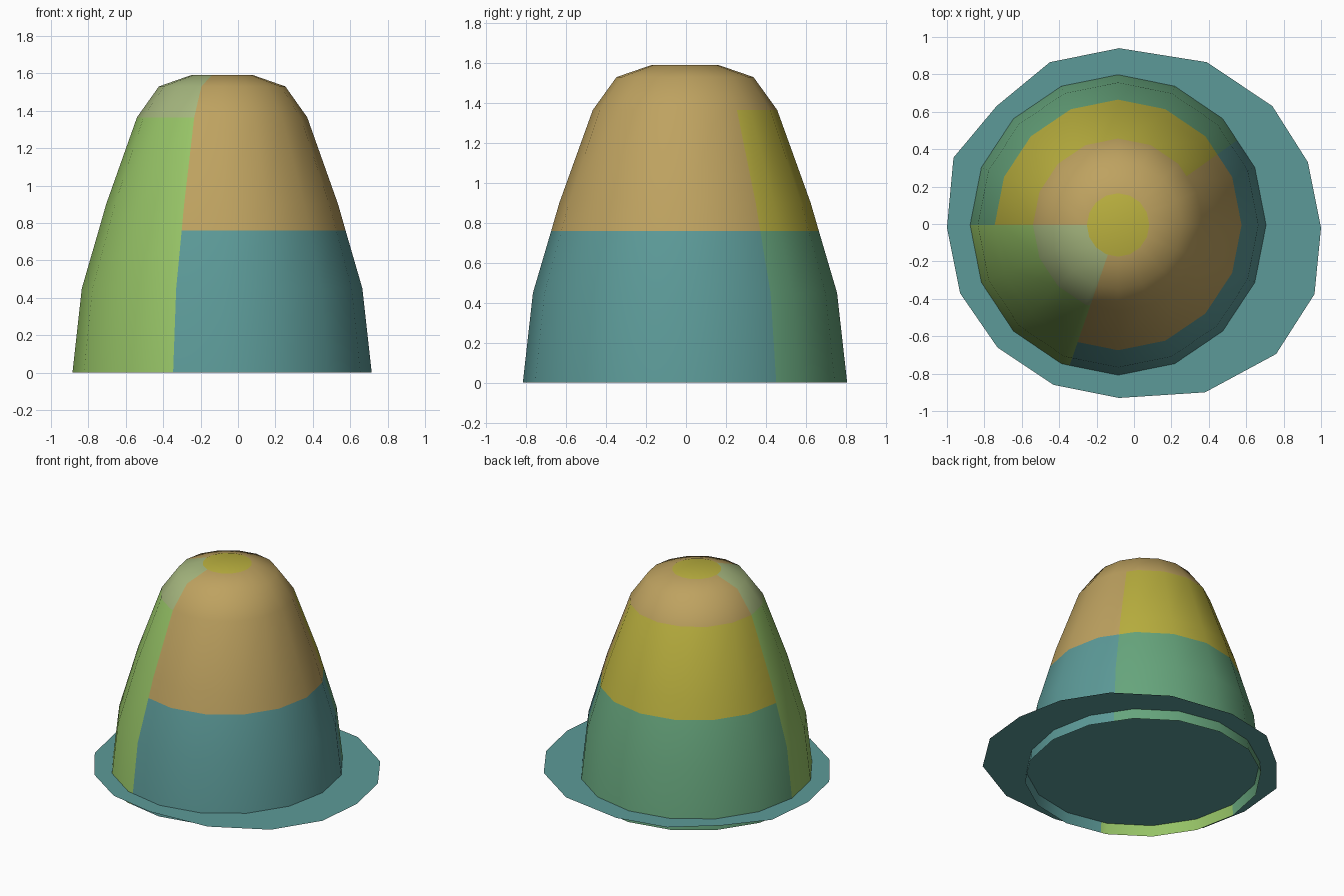
import bpy, bmesh, math

if "Cube" in bpy.data.objects:
    bpy.data.objects.remove(bpy.data.objects["Cube"])


def material(name, rgb):
    m = bpy.data.materials.new(name)
    lin = [((c / 255 + 0.055) / 1.055) ** 2.4 for c in rgb]
    m.diffuse_color = (*lin, 1.0)
    m.use_nodes = True
    m.node_tree.nodes["Principled BSDF"].inputs["Base Color"].default_value = m.diffuse_color
    return m


TEAL, TAN, LIME, PALE, YELLOW, GREEN = range(6)
mats = [material("teal", (92, 154, 152)),
        material("tan", (190, 162, 96)),
        material("lime green", (150, 195, 102)),
        material("pale green", (165, 182, 126)),
        material("mustard yellow", (187, 177, 63)),
        material("leaf green", (103, 166, 125))]


def make_object(name, bm):
    mesh = bpy.data.meshes.new(name)
    bm.to_mesh(mesh)
    bm.free()
    for m in mats:
        mesh.materials.append(m)
    ob = bpy.data.objects.new(name, mesh)
    bpy.context.collection.objects.link(ob)
    return ob


# Bell-shaped crown: 16 sides, plus two extra seams where the colours change
CX, CY, SIDES = -0.085, -0.005, 16
SEAM_RIGHT, SEAM_FRONT = 35.0, 250.7
PROFILE = [(0.80, 0), (0.75, 0.45), (0.66, 0.76), (0.62, 0.90),
           (0.455, 1.365), (0.338, 1.53), (0.167, 1.59)]
angles = sorted([i * 360 / SIDES for i in range(SIDES)] + [SEAM_RIGHT, SEAM_FRONT])


def on_polygon(deg, r):
    step = 360 / SIDES
    off = math.radians((deg % step) - step / 2)
    rr = r * math.cos(math.radians(step / 2)) / math.cos(off)
    a = math.radians(deg)
    return CX + rr * math.cos(a), CY + rr * 1.015 * math.sin(a)


def crown_colour(deg, z):
    if SEAM_RIGHT < deg < 180:                      # back
        return GREEN if z < 0.76 else YELLOW if z < 1.36 else TAN
    if 180 < deg < SEAM_FRONT:                      # front left
        return LIME if z < 1.36 else PALE
    return TEAL if z < 0.76 else TAN                # front and right


bm = bmesh.new()
rings = [[bm.verts.new((*on_polygon(a, r), z)) for a in angles] for r, z in PROFILE]
n = len(angles)
for k in range(len(rings) - 1):
    z_mid = (PROFILE[k][1] + PROFILE[k + 1][1]) / 2
    for i in range(n):
        j = (i + 1) % n
        f = bm.faces.new((rings[k][i], rings[k][j], rings[k + 1][j], rings[k + 1][i]))
        f.smooth = True
        a_next = angles[j] if j else 360
        f.material_index = crown_colour((angles[i] + a_next) / 2, z_mid)
tip = bm.faces.new(rings[-1])
tip.smooth = True
tip.material_index = YELLOW
make_object("crown", bm)

# Flat, slightly uneven brim sheet crossing the open crown just above its rim
BRIM = [(1.0, -0.02), (0.93, 0.33), (0.74, 0.63), (0.39, 0.865),
        (-0.08, 0.94), (-0.45, 0.865), (-0.735, 0.63), (-0.965, 0.355),
        (-1.0, -0.02), (-0.93, -0.37), (-0.73, -0.66), (-0.43, -0.86),
        (-0.08, -0.93), (0.38, -0.90), (0.76, -0.695), (0.965, -0.375)]
bm = bmesh.new()
f = bm.faces.new([bm.verts.new((x, y, 0.08)) for x, y in BRIM])
f.material_index = TEAL
make_object("brim", bm)
